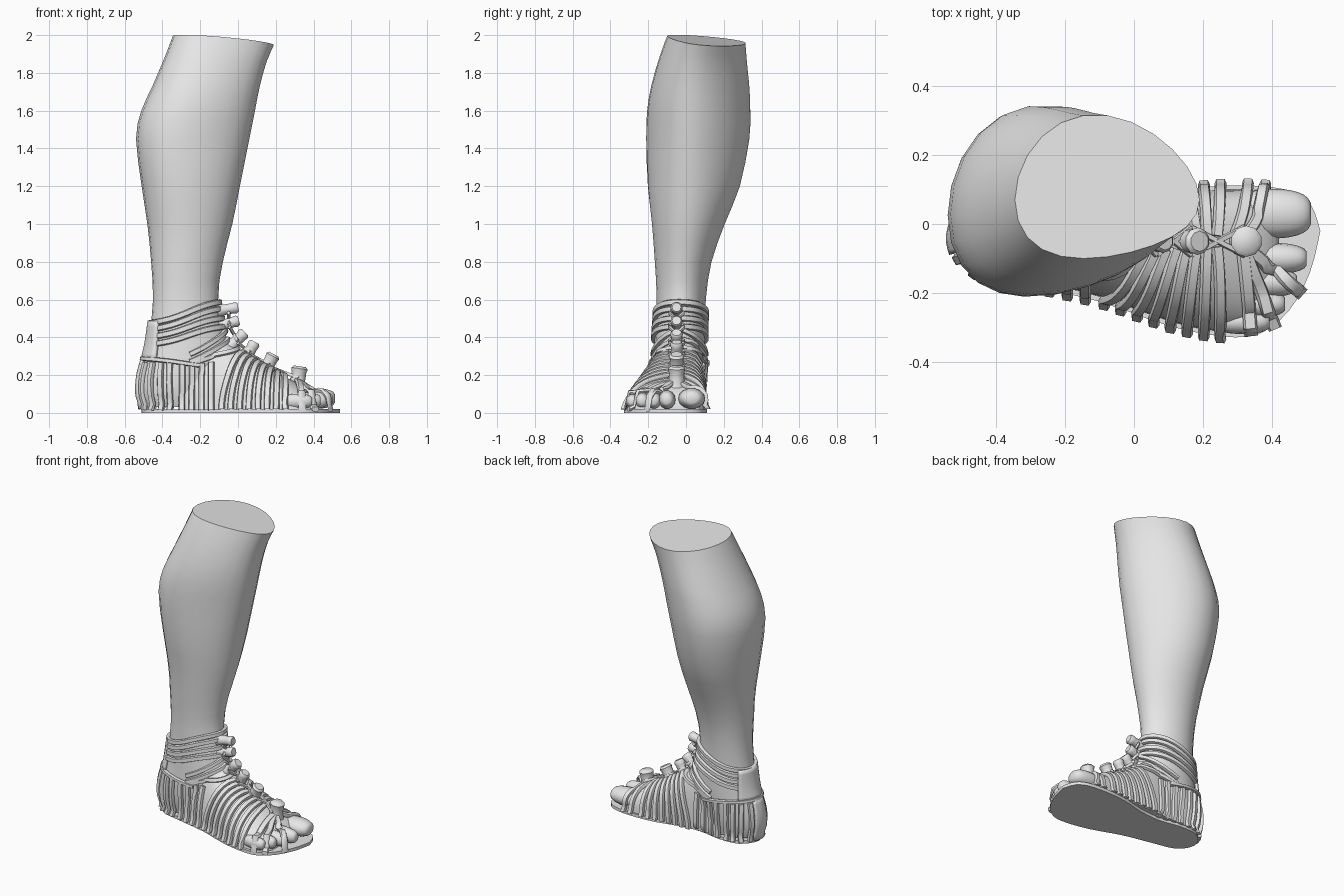
import bpy, bmesh, math
from mathutils import Vector
from mathutils.bvhtree import BVHTree

cube = bpy.data.objects.get("Cube")
if cube:
    bpy.data.objects.remove(cube)

grey = bpy.data.materials.new("plain_grey")
grey.use_nodes = True
GREY = (0.8, 0.8, 0.8, 1)
grey.diffuse_color = GREY
grey.node_tree.nodes["Principled BSDF"].inputs["Base Color"].default_value = GREY

body_verts, body_faces = [], []   # skin and sole, used to lay the straps on


def make(name, verts, faces, body=False):
    me = bpy.data.meshes.new(name)
    me.from_pydata([tuple(v) for v in verts], [], faces)
    bm = bmesh.new()
    bm.from_mesh(me)
    bmesh.ops.recalc_face_normals(bm, faces=bm.faces)
    bm.to_mesh(me)
    bm.free()
    me.materials.append(grey)
    me.shade_smooth()
    me.set_sharp_from_angle(angle=math.radians(50))
    ob = bpy.data.objects.new(name, me)
    bpy.context.scene.collection.objects.link(ob)
    if body:
        k = len(body_verts)
        body_verts.extend(Vector(v) for v in verts)
        body_faces.extend([i + k for i in f] for f in faces)
    return ob


def loft(name, rings, body=False):
    """Closed skin through rings of equal point count."""
    n = len(rings[0])
    verts = [v for r in rings for v in r]
    faces = [(i * n + j, i * n + (j + 1) % n, (i + 1) * n + (j + 1) % n, (i + 1) * n + j)
             for i in range(len(rings) - 1) for j in range(n)]
    faces += [tuple(range(n)), tuple(range(len(verts) - n, len(verts)))]
    return make(name, verts, faces, body)


def spline(a, b, c, d, t):
    return 0.5 * (2 * b + (c - a) * t + (2 * a - 5 * b + 4 * c - d) * t * t
                  + (3 * b - a - 3 * c + d) * t ** 3)


def smooth_rows(rows, steps):
    rows = [Vector(r) for r in rows]
    out = []
    for i in range(len(rows) - 1):
        a, d = rows[max(i - 1, 0)], rows[min(i + 2, len(rows) - 1)]
        out += [spline(a, rows[i], rows[i + 1], d, k / steps) for k in range(steps)]
    return out + [rows[-1]]


# Leg and heel: z, x min, x max, y min, y max
leg_rows = [(0.03, -.50, -.12, -.15, .07), (0.1, -.525, -.10, -.17, .085),
            (0.2, -.52, -.05, -.175, .095), (0.3, -.49, -.04, -.17, .10),
            (0.4, -.47, -.06, -.165, .10), (0.6, -.45, -.105, -.155, .105),
            (0.8, -.46, -.08, -.165, .135), (1.0, -.48, -.03, -.18, .205),
            (1.2, -.51, .01, -.20, .285), (1.45, -.54, .06, -.205, .335),
            (1.6, -.512, .09, -.20, .34), (1.73, -.452, .115, -.178, .335),
            (1.87, -.387, .15, -.135, .322), (1.972, -.345, .19, -.095, .315)]
rings = []
for z, x0, x1, y0, y1 in smooth_rows(leg_rows, 2):
    tilt = max(0, (z - 1.7) / 0.272)
    upper = min(1, max(0, (z - .9) / .5))
    ring = []
    for j in range(24):
        a = math.tau * j / 24
        c, s = math.cos(a), math.sin(a)
        ring.append(((x0 + x1) / 2 + (x1 - x0) / 2 * c,
                     (y0 + y1) / 2 + (y1 - y0) / 2 * s * (1 - (.08 + .1 * upper) * c)
                     - .04 * upper * c * c,
                     z - tilt * (0.024 * c + 0.018 * s)))
    rings.append(ring)
loft("leg", rings, body=True)

# Foot: x, y min, y max, top height
foot_rows = [(-.3, -.17, .08, .30), (-.2, -.185, .085, .37), (-.1, -.21, .09, .40),
             (0, -.245, .09, .335), (.1, -.28, .09, .27), (.2, -.305, .098, .215),
             (.3, -.31, .10, .165), (.38, -.285, .095, .12), (.42, -.24, .07, .08)]
rings = []
for x, y0, y1, top in smooth_rows(foot_rows, 2):
    ring = []
    for j in range(21):
        a = math.pi * j / 20
        c, s = math.cos(a), math.sin(a)
        y = (y0 + y1) / 2 + (y1 - y0) / 2 * math.copysign(abs(c) ** 0.85, c) + 0.04 * s ** 2
        ring.append((x, y, 0.02 + (top - 0.02) * s ** 0.9))
    rings.append(ring)
loft("foot", rings, body=True)

# Toes: x, y, length radius, width radius, height radius
toes = [(.405, .03, .11, .072, .056), (.405, -.10, .098, .045, .05),
        (.385, -.17, .09, .042, .047), (.355, -.232, .085, .039, .045),
        (.315, -.283, .08, .036, .041)]
for i, (x, y, rx, ry, rz) in enumerate(toes):
    rings = []
    for k in range(1, 14):
        u = math.pi * k / 14
        r = math.sin(u) ** 0.55
        rings.append([(x - rx * math.cos(u), y + ry * r * math.cos(math.tau * j / 14),
                       0.02 + rz + rz * r * math.sin(math.tau * j / 14)) for j in range(14)])
    loft(f"toe_{i + 1}", rings, body=True)

# Sole
outline = [(.54, -.02), (.51, .06), (.44, .10), (.3, .112), (.15, .10), (0, .065),
           (-.15, .055), (-.3, .08), (-.44, .065), (-.51, -.04), (-.45, -.14), (-.3, -.18),
           (-.1, -.225), (.1, -.295), (.25, -.325), (.36, -.32), (.45, -.25), (.51, -.14)]
edge = smooth_rows(outline + outline[:1], 3)[:-1]
loft("sole", [[(p.x, p.y, z) for p in edge] for z in (0, 0.02)], body=True)

skin = BVHTree.FromPolygons(body_verts, body_faces)


def cast(target, d, lift):
    """Point and normal on the skin seen from outside along direction d."""
    d = Vector(d).normalized()
    target = Vector(target)
    hit, normal, _, _ = skin.ray_cast(target + d * 0.6, -d, 0.75)
    if hit is None:
        return target, d
    if normal.dot(d) < 0:
        normal = -normal
    n = (normal + d * 0.5).normalized()
    return hit + n * lift, n


def around(cx, deg, z, lift):
    a = math.radians(deg)
    return cast((cx, -0.035, z), (math.cos(a), math.sin(a), 0), lift)


def ribbon(name, path, w=0.017, t=0.012):
    """Flat strap with bevelled edges swept along (point, normal) pairs."""
    section = [(-w, 0), (-w * .7, t), (w * .7, t), (w, 0), (w * .7, -t), (-w * .7, -t)]
    rings = []
    for i, (p, n) in enumerate(path):
        tangent = path[min(i + 1, len(path) - 1)][0] - path[max(i - 1, 0)][0]
        side = tangent.cross(n).normalized()
        rings.append([p + side * u + n * v for u, v in section])
    return loft(name, rings)


def mix(a, b, f):
    return a + (b - a) * f


# Upright heel straps and forefoot straps on both sides
for side, label in ((-1, "right"), (1, "left")):
    spots = [(-.14 - .052 * i, 90) for i in range(4)] + [(-.33, 103 + 19 * i) for i in range(4)]
    for i, (cx, deg) in enumerate(spots):
        path = [around(cx, side * deg, mix(.015, .265, k / 7), .008) for k in range(8)]
        ribbon(f"{label}_heel_strap_{i + 1}", path, w=0.017)

    feet = [-.085 + .048 * i for i in range(8)] + ([.33, .38] if side > 0 else [])
    for i, x in enumerate(feet):
        path = []
        for k in range(12):
            f = k / 11
            a = math.radians(mix(0, 84, f))
            px = mix(x, .03 + (x + .085) * .62, f * f)
            path.append(cast((px, -.05, mix(.02, .05, f)),
                             (0, side * math.cos(a), math.sin(a)), .008))
        ribbon(f"{label}_foot_strap_{i + 1}", path)

    # Slanting straps from heel rim to instep
    for i, (z0, z1) in enumerate(((.26, .34), (.27, .39), (.31, .44))):
        path = [around(-.2, side * mix(112, 6, k / 13), mix(z0, z1, k / 13), .008)
                for k in range(14)]
        ribbon(f"{label}_instep_strap_{i + 1}", path, w=0.014)

# Rim around the heel
ribbon("heel_rim", [around(-.28, d, .262 - .022 * math.cos(math.radians(d)), .014)
                    for d in range(58, 303, 6)], w=0.012)

# Ankle bands
for i, (zb, zf) in enumerate(((.36, .455), (.40, .50), (.44, .55), (.475, .585))):
    path = [around(-.27, d, mix(zb, zf, (1 + math.cos(math.radians(d))) / 2), .008)
            for d in range(0, 361, 9)]
    ribbon(f"ankle_band_{i + 1}", path, w=0.016, t=0.012)


# Heel counter: upper tab and lower strip
def patch(name, half, z0, z1):
    cols, rows = 9, 8
    verts = [around(-.33, 180 + mix(-half, half, i / (cols - 1)), mix(z0, z1, j / (rows - 1)), .012)[0]
             for j in range(rows) for i in range(cols)]
    faces = [(j * cols + i, j * cols + i + 1, (j + 1) * cols + i + 1, (j + 1) * cols + i)
             for j in range(rows - 1) for i in range(cols - 1)]
    ob = make(name, verts, faces)
    mod = ob.modifiers.new("thickness", "SOLIDIFY")
    mod.thickness, mod.offset = 0.018, 0


patch("heel_tab", 46, .28, .485)
patch("heel_strip", 14, .02, .29)

# Straps fanning over the toes
for i, (x, y) in enumerate(((.34, -.325), (.41, -.305), (.49, -.205))):
    path = [cast((mix(.31, x, k / 9), mix(-.06, y, k / 9), .02), (0, 0, 1), .012)
            for k in range(10)]
    ribbon(f"toe_strap_{i + 1}", path, w=0.02)

# Knots down the instep: x, z, radius, forward lean
knots = [(-.05, .55, .034, 1.4), (-.045, .475, .034, 1.3), (0, .39, .036, .8),
         (.065, .33, .036, .5), (.165, .265, .042, .5), (.32, .195, .048, .15)]
centres = []
for i, (x, z, r, lean) in enumerate(knots):
    axis = Vector((math.sin(lean), 0, math.cos(lean)))
    across = Vector((0, 1, 0))
    up = axis.cross(across)
    c = Vector((x, -.05, z))
    centres.append(c)
    rings = []
    for h, s in ((-.06, 1.1), (-.02, .85), (.02, .85), (.04, .95), (.052, .7)):
        rings.append([c + axis * h + (across * math.cos(a) + up * math.sin(a)) * r * s
                      for a in (math.tau * j / 10 for j in range(10))])
    loft(f"knot_{i + 1}", rings)

# Crossed laces between knots
for i in range(len(centres) - 1):
    for s in (-1, 1):
        a = centres[i] + Vector((0, s * .04, -.02))
        b = centres[i + 1] + Vector((0, -s * .04, -.01))
        n = Vector((.6, 0, 1)).normalized()
        ribbon(f"lace_{i + 1}_{'left' if s > 0 else 'right'}",
               [(a.lerp(b, k / 4), n) for k in range(5)], w=0.009, t=0.008)
